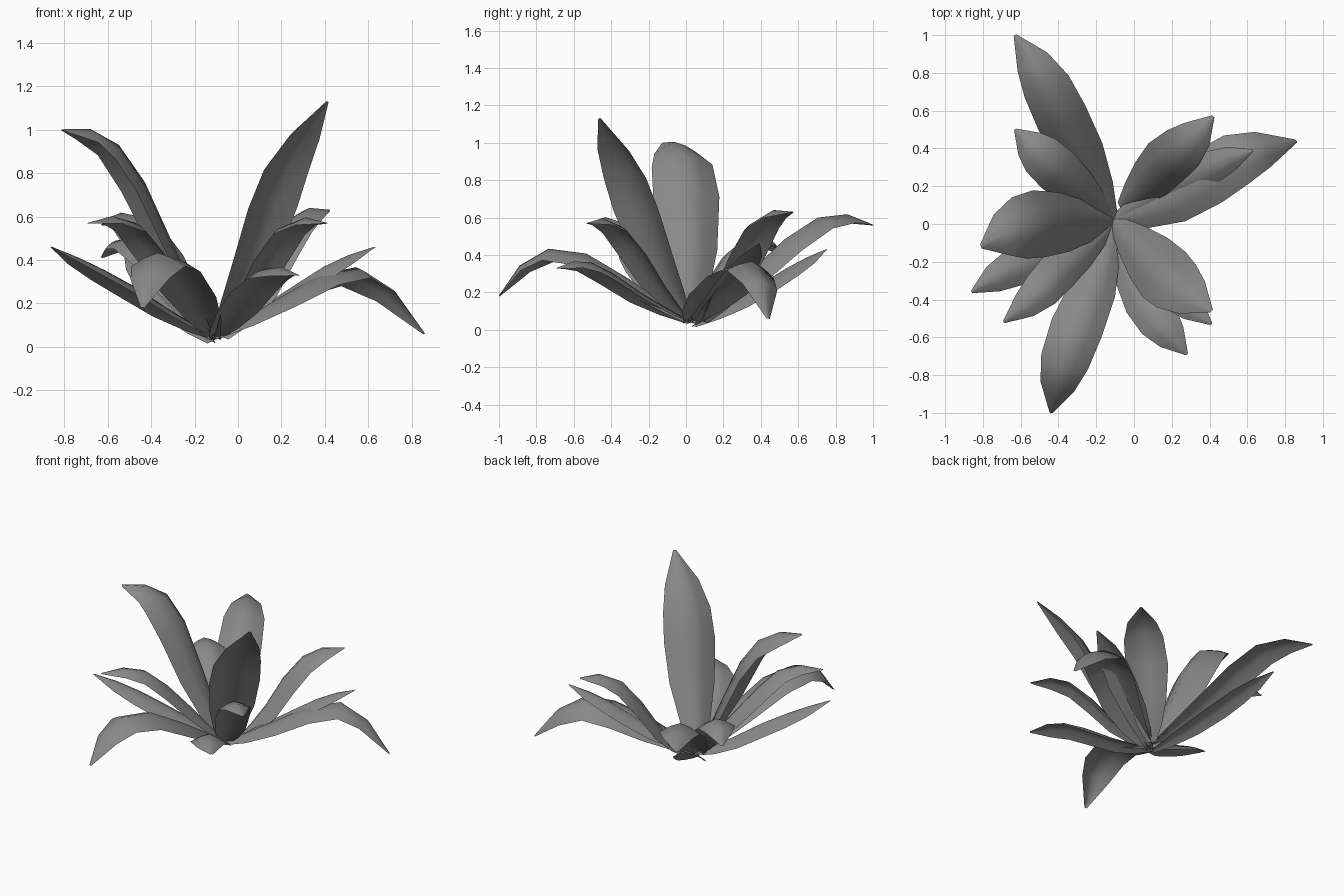
import bpy, math
from mathutils import Vector, Matrix

if "Cube" in bpy.data.objects:
    bpy.data.objects.remove(bpy.data.objects["Cube"])

WIDTH = [(0, .22), (.14, .6), (.3, .88), (.5, 1), (.68, .93), (.84, .67), (1, .06)]
BASE = Vector((-.11, .02, .04))

mat = bpy.data.materials.new("dark_grey")
mat.diffuse_color = (.25, .25, .25, 1)
mat.use_nodes = True
mat.node_tree.nodes["Principled BSDF"].inputs["Base Color"].default_value = mat.diffuse_color


def spline(pts, t):
    # Catmull-Rom curve through the rib points
    n = len(pts) - 1
    i = min(int(t * n), n - 1)
    f = t * n - i
    b, c = pts[i], pts[i + 1]
    a = pts[i - 1] if i else b * 2 - c
    d = pts[i + 2] if i + 2 <= n else c * 2 - b
    return .5 * (2 * b + (c - a) * f + (2 * a - 5 * b + 4 * c - d) * f ** 2
                 + (3 * b - a - 3 * c + d) * f ** 3)


def leaf(name, width, rib, tilt=0, fold=-.24, base=BASE):
    # Folded blade swept along a curved rib, edges drooping below the rib
    pts = [base] + [Vector(p) for p in rib]
    run = pts[-1] - base
    flat = Vector((-run.y, run.x, 0)).normalized()
    verts, faces = [], []
    for t, w in WIDTH:
        p = spline(pts, t)
        tan = (spline(pts, min(t + .02, 1)) - spline(pts, max(t - .02, 0))).normalized()
        side = (flat - tan * flat.dot(tan)).normalized()
        side = Matrix.Rotation(math.radians(tilt), 3, tan) @ side
        up = tan.cross(side)
        for k in (-1, -.5, 0, .5, 1):
            drop = .5 * (k * k + abs(k)) - .42
            verts.append(p + side * k * w * width / 2 + up * drop * fold * w * width)
    for r in range(len(WIDTH) - 1):
        for c in range(4):
            a = r * 5 + c
            faces.append((a, a + 5, a + 6, a + 1))
    me = bpy.data.meshes.new(name)
    me.from_pydata(verts, [], faces)
    me.polygons.foreach_set("use_smooth", [True] * len(faces))
    me.materials.append(mat)
    bpy.context.collection.objects.link(bpy.data.objects.new(name, me))


# Tall upright leaves
leaf("tall_leaf_left", .36, [(-.29, .02, .38), (-.46, .01, .74), (-.62, -.03, .95), (-.81, -.12, 1.0)])
leaf("tall_leaf_right", .33, [(.03, -.13, .36), (.13, -.24, .66), (.23, -.33, .9), (.41, -.46, 1.13)])

# Long arching leaves
leaf("long_leaf_back", .28, [(-.24, .3, .24), (-.37, .54, .46), (-.49, .78, .6), (-.63, 1.0, .56)])
leaf("long_leaf_front", .28, [(-.19, -.27, .22), (-.3, -.54, .38), (-.39, -.8, .39), (-.44, -1.0, .18)])
leaf("long_leaf_right", .31, [(.15, .11, .17), (.38, .25, .3), (.61, .38, .32), (.86, .44, .06)],
     tilt=-8)

# Medium leaves around the rosette
leaf("mid_leaf_back_left", .25, [(-.26, .15, .24), (-.39, .27, .41), (-.52, .39, .49), (-.63, .5, .41)])
leaf("mid_leaf_left", .22, [(-.3, -.05, .14), (-.49, -.16, .26), (-.67, -.25, .36), (-.86, -.36, .46)])
leaf("mid_leaf_front_left", .22, [(-.25, -.11, .24), (-.39, -.24, .44), (-.52, -.38, .58), (-.69, -.52, .57)])
leaf("mid_leaf_front_right", .22, [(.03, -.14, .22), (.14, -.27, .42), (.26, -.4, .57), (.41, -.53, .57)])
leaf("low_leaf_front", .24, [(-.03, -.2, .15), (.06, -.4, .28), (.16, -.55, .35), (.28, -.69, .33)])
leaf("mid_leaf_back_right", .27, [(.05, .2, .2), (.15, .31, .42), (.28, .42, .6), (.42, .57, .63)],
     base=Vector((-.07, .09, .04)))
leaf("low_leaf_right", .19, [(.1, .15, .16), (.29, .24, .28), (.45, .32, .38), (.63, .39, .46)])
leaf("low_leaf_back", .2, [(-.22, .24, .12), (-.33, .43, .24), (-.42, .59, .34), (-.52, .75, .43)],
     base=Vector((-.12, .04, .02)))
